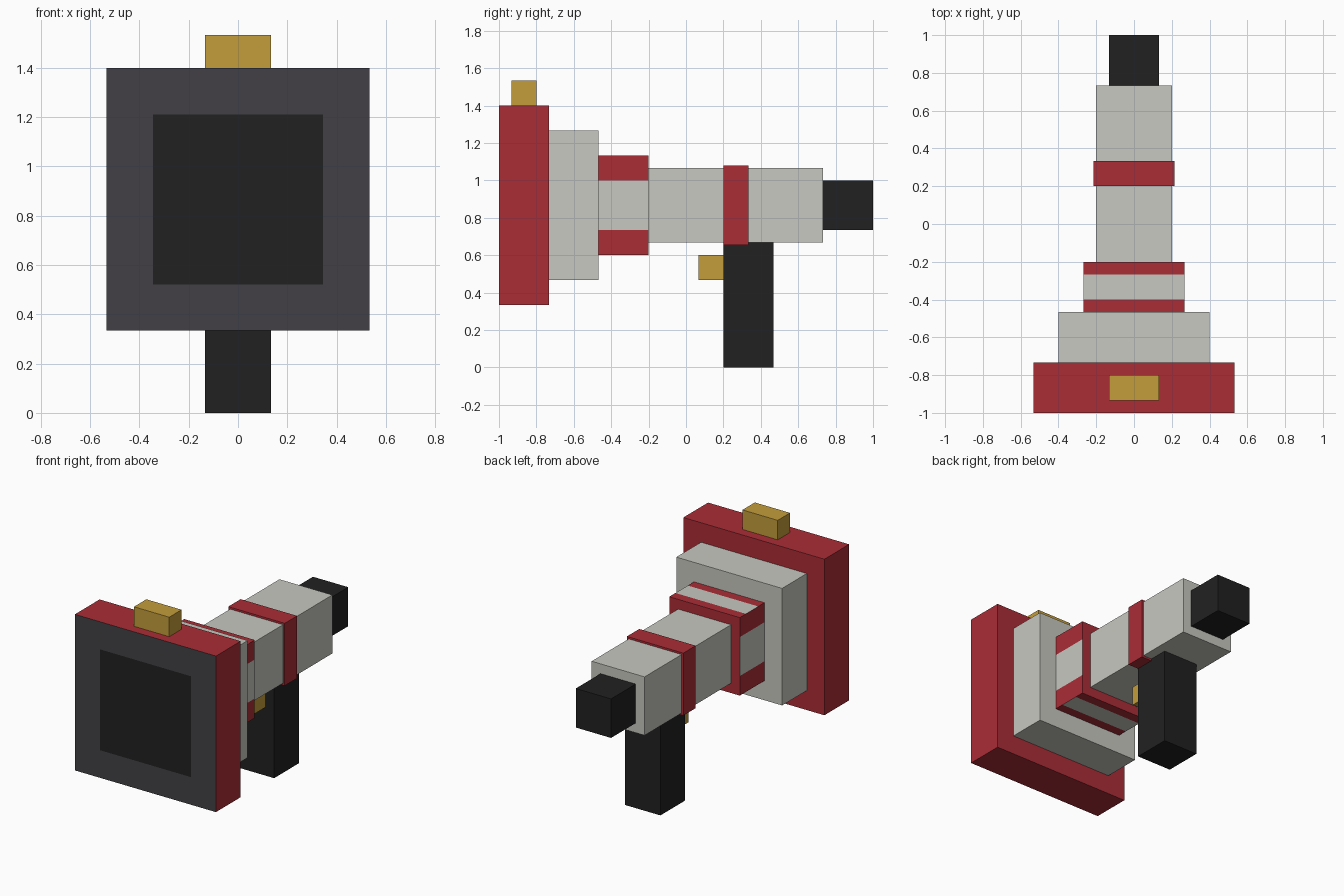
import bpy
import bmesh
from mathutils import Vector

if "Cube" in bpy.data.objects:
    bpy.data.objects.remove(bpy.data.objects["Cube"], do_unlink=True)

U = 1 / 15      # block module that every size is a multiple of
AXIS = 13       # height of the barrel axis, in modules


def linear(c):
    c /= 255
    return c / 12.92 if c <= 0.04045 else ((c + 0.055) / 1.055) ** 2.4


def material(name, *rgb):
    colour = (*[linear(c) for c in rgb], 1)
    mat = bpy.data.materials.new(name)
    mat.use_nodes = True
    mat.diffuse_color = colour
    bsdf = next(n for n in mat.node_tree.nodes if n.type == 'BSDF_PRINCIPLED')
    bsdf.inputs["Base Color"].default_value = colour
    return mat


red = material("red", 171, 45, 54)
grey = material("light_grey", 200, 200, 193)
charcoal = material("charcoal", 66, 64, 69)
black = material("black", 33, 33, 33)
gold = material("gold", 196, 157, 59)


def block(name, half_x, y, z, mats, paint=None):
    """Box given in modules; paint(bm) may cut faces and set their colours."""
    bm = bmesh.new()
    bmesh.ops.create_cube(bm, size=1)
    size = Vector((2 * half_x, y[1] - y[0], z[1] - z[0]))
    centre = Vector((0, sum(y) / 2, sum(z) / 2))
    for v in bm.verts:
        v.co = (v.co * size + centre) * U
    bm.normal_update()
    if paint:
        paint(bm)
    mesh = bpy.data.meshes.new(name)
    bm.to_mesh(mesh)
    bm.free()
    for mat in mats:
        mesh.materials.append(mat)
    obj = bpy.data.objects.new(name, mesh)
    bpy.context.collection.objects.link(obj)
    return obj


def square(name, half, y, mats, paint=None):
    """Square section centred on the barrel axis."""
    return block(name, half, y, (AXIS - half, AXIS + half), mats, paint)


def paint_muzzle(bm):
    # Charcoal front with a black square in the middle
    front = next(f for f in bm.faces if f.normal.y < -0.9)
    rim = bmesh.ops.inset_individual(bm, faces=[front], thickness=4 * U)["faces"]
    for f in rim:
        f.material_index = 1
    front.material_index = 2


def paint_collar(bm):
    # Grey band across the top and bottom, and along each side
    cuts = [(Vector((0, 1, 0)), y) for y in (-6, -4)]
    cuts += [(Vector((0, 0, 1)), z) for z in (AXIS - 2, AXIS + 2)]
    for normal, at in cuts:
        bmesh.ops.bisect_plane(bm, geom=bm.verts[:] + bm.edges[:] + bm.faces[:],
                               plane_co=normal * at * U, plane_no=normal)
    bm.normal_update()
    for f in bm.faces:
        c = f.calc_center_median() / U
        if abs(f.normal.z) > 0.9:
            f.material_index = int(-6 < c.y < -4)
        elif abs(f.normal.x) > 0.9:
            f.material_index = int(abs(c.z - AXIS) < 2)


# Stepped body from muzzle to rear
square("muzzle_plate", 8, (-15, -11), [red, charcoal, black], paint_muzzle)
square("muzzle_step", 6, (-11, -7), [grey])
square("collar", 4, (-7, -3), [red, grey], paint_collar)
square("barrel", 3, (-3, 11), [grey])
square("barrel_ring", 3.2, (3, 5), [red])
square("rear_cap", 2, (11, 15), [black])

# Grip, trigger and sight
block("grip", 2, (3, 7), (0, 10), [black])
block("trigger", 1, (1, 3), (7, 9), [gold])
block("sight", 2, (-14, -12), (21, 23), [gold])
